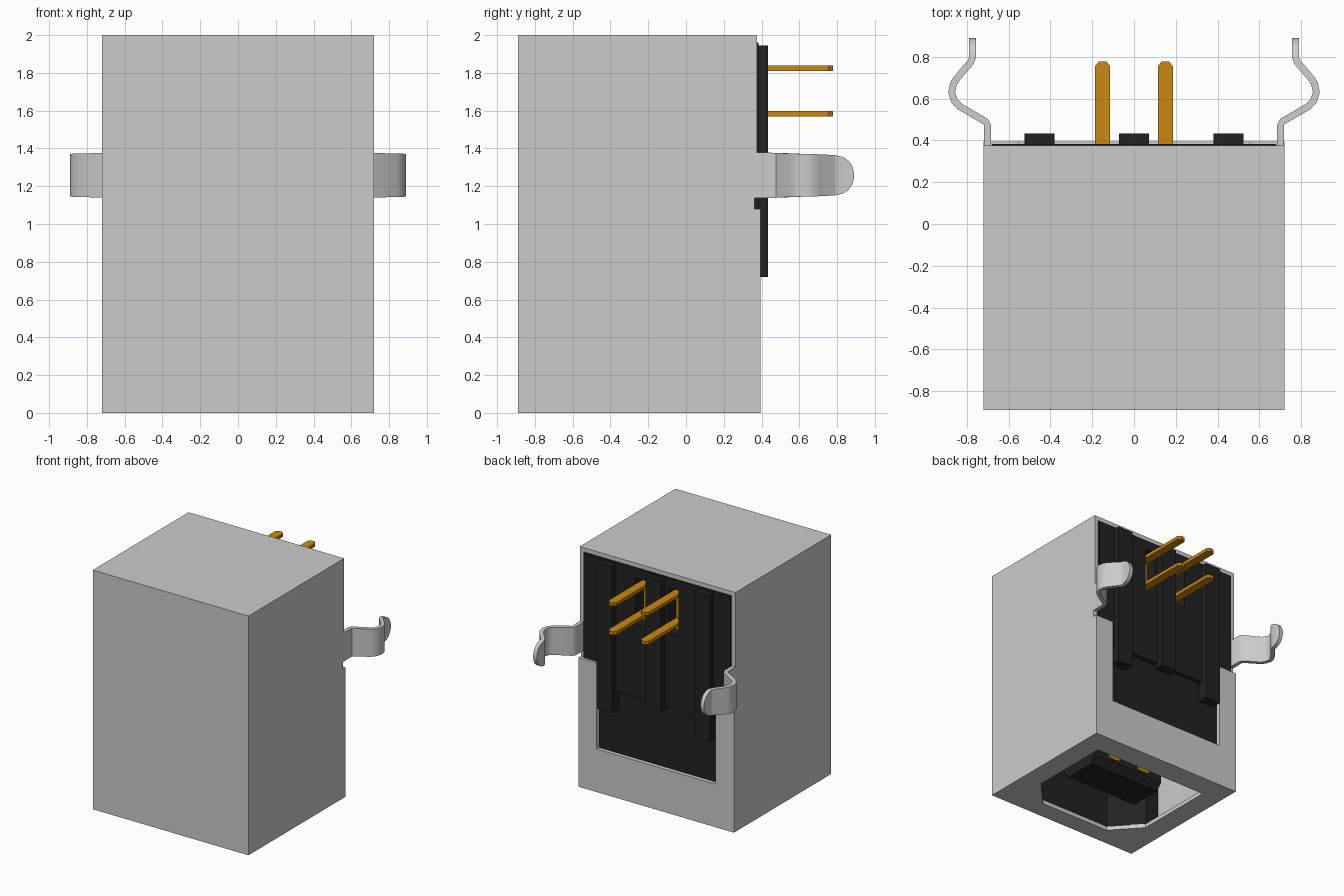
import bpy, bmesh, math
from mathutils import Vector

cube = bpy.data.objects.get("Cube")
if cube:
    bpy.data.objects.remove(cube, do_unlink=True)


def material(name, rgb):
    m = bpy.data.materials.new(name)
    m.use_nodes = True
    m.diffuse_color = (*rgb, 1)
    m.node_tree.nodes["Principled BSDF"].inputs["Base Color"].default_value = (*rgb, 1)
    return m


METAL = material("plated grey metal", (0.6, 0.6, 0.6))
PLASTIC = material("black plastic", (0.016, 0.016, 0.016))
GOLD = material("gold contact", (0.6, 0.25, 0.006))


def finish(name, bm, mat):
    bmesh.ops.recalc_face_normals(bm, faces=bm.faces)
    mesh = bpy.data.meshes.new(name)
    bm.to_mesh(mesh)
    bm.free()
    mesh.materials.append(mat)
    ob = bpy.data.objects.new(name, mesh)
    bpy.context.collection.objects.link(ob)
    return ob


def box(name, x, y, z, mat):
    """Box from (min, max) pairs."""
    bm = bmesh.new()
    bmesh.ops.create_cube(bm, size=1)
    for v in bm.verts:
        v.co = [r[0] if c < 0 else r[1] for c, r in zip(v.co, (x, y, z))]
    return finish(name, bm, mat)


def prism(name, outline, axis, lo, hi, mat):
    """Extrude a 2D outline along z, or along x when axis is 'x'."""
    bm = bmesh.new()
    place = (lambda a, b: (a, b, lo)) if axis == "z" else (lambda a, b: (lo, a, b))
    face = bm.faces.new([bm.verts.new(place(a, b)) for a, b in outline])
    ext = bmesh.ops.extrude_face_region(bm, geom=[face])["geom"]
    shift = Vector((0, 0, hi - lo)) if axis == "z" else Vector((hi - lo, 0, 0))
    bmesh.ops.translate(bm, vec=shift, verts=[g for g in ext if isinstance(g, bmesh.types.BMVert)])
    return finish(name, bm, mat)


def mirrored(half):
    return half + [(-x, y) for x, y in reversed(half)]


def cut(target, cutter):
    """Subtract the cutter, then discard it."""
    mod = target.modifiers.new("cut", "BOOLEAN")
    mod.operation, mod.solver, mod.object = "DIFFERENCE", "EXACT", cutter
    bpy.context.view_layer.objects.active = target
    bpy.ops.object.modifier_apply(modifier=mod.name)
    bpy.data.objects.remove(cutter, do_unlink=True)


# Sheet metal shell: hollow box, open upper back, window and plug opening
W, IN, FRONT, BACK, T = 0.72, 0.685, -0.89, 0.395, 0.035
shell = box("shell", (-W, W), (FRONT, BACK), (0, 2), METAL)
cut(shell, box("cavity", (-IN, IN), (FRONT + T, BACK - T), (T, 2 - T), METAL))
cut(shell, box("upper_back", (-IN, IN), (0.3, 0.6), (1.08, 2 - T), METAL))
cut(shell, box("back_window", (-0.55, 0.55), (0.3, 0.6), (0.36, 1.2), METAL))
cut(shell, box("rear_trim", (-1, 1), (0.375, 0.6), (1.08, 2.1), METAL))
cut(shell, box("rear_notch", (-1, 1), (0.362, 0.6), (1.08, 1.14), METAL))
opening = mirrored([(0.54, 0.2), (0.54, -0.5), (0.33, -0.73)])
cut(shell, prism("plug_opening", opening, "z", -0.1, 0.1, METAL))

# Plastic housing: upper block, chamfered front liner, stepped back wall
block = box("housing_block", (-0.68, 0.68), (-0.85, 0.383), (1.085, 1.96), PLASTIC)
for s in (-1, 1):
    xs = sorted((s * 0.105, s * 0.2))
    cut(block, box("pin_slot", xs, (0.27, 0.6), (1.5, 1.88), PLASTIC))
liner = mirrored([(0.67, -0.85), (0.67, -0.5), (0.55, -0.5), (0.34, -0.74)])
prism("front_liner", liner, "z", 0.04, 1.085, PLASTIC)
box("back_wall", (-0.6, 0.6), (0.21, 0.345), (0.04, 1.085), PLASTIC)
box("back_wall_step", (-0.53, 0.53), (0.345, 0.383), (0.88, 1.085), PLASTIC)

# Stiffening ribs on the back
for name, x, bottom in (("left_rib", 0.452, 0.72), ("middle_rib", 0, 0.85), ("right_rib", -0.452, 0.72)):
    box(name, (x - 0.072, x + 0.072), (0.34, 0.433), (bottom, 1.945), PLASTIC)

# Tongue with a tapered end
tongue = [(-0.45, 1.085), (-0.45, 0.15), (-0.4, 0.09), (-0.12, 0.09), (-0.07, 0.15), (-0.07, 1.085)]
prism("tongue", tongue, "x", -0.34, 0.34, PLASTIC)

for s, side in ((1, "left"), (-1, "right")):
    # Contact strips on both faces of the tongue
    x = s * 0.15
    for y, end in ((-0.455, "front"), (-0.065, "back")):
        box(f"{side}_{end}_contact", (x - 0.055, x + 0.055), (y - 0.008, y + 0.008), (0.17, 1.085), GOLD)
    # Solder pins with clipped tips and their upright strip
    box(f"{side}_pin_strip", (x - 0.036, x + 0.036), (0.268, 0.295), (1.5, 1.84), GOLD)
    pin = [(x + a, y) for a, y in mirrored([(0.036, 0.28), (0.036, 0.755), (0.018, 0.778)])]
    for z, level in ((1.825, "upper"), (1.583, "lower")):
        prism(f"{side}_{level}_pin", pin, "z", z - 0.014, z + 0.014, GOLD)

# Spring clips: bent strip as (x, y, half height), rounded at the tip
path = [(0.702, 0.36, 0.12), (0.702, 0.475, 0.119), (0.71, 0.49, 0.118),
        (0.835, 0.563, 0.115), (0.86, 0.59, 0.114), (0.873, 0.63, 0.113),
        (0.865, 0.67, 0.112), (0.85, 0.695, 0.111), (0.782, 0.775, 0.107),
        (0.774, 0.795, 0.105), (0.774, 0.83, 0.097), (0.774, 0.86, 0.078),
        (0.774, 0.88, 0.05), (0.774, 0.89, 0.015)]
for s, side in ((1, "left"), (-1, "right")):
    bm = bmesh.new()
    rings = []
    for i, (x, y, h) in enumerate(path):
        a, b = path[max(i - 1, 0)], path[min(i + 1, len(path) - 1)]
        n = Vector((b[1] - a[1], a[0] - b[0])).normalized() * 0.0165
        rings.append([bm.verts.new((s * (x + k * n.x), y + k * n.y, 1.258 + m * h))
                      for k, m in ((-1, -1), (1, -1), (1, 1), (-1, 1))])
    for r, q in zip(rings, rings[1:]):
        for j in range(4):
            bm.faces.new((r[j], r[j - 1], q[j - 1], q[j]))
    bm.faces.new(rings[0])
    bm.faces.new(rings[-1])
    clip = finish(f"{side}_spring_clip", bm, METAL)
    bpy.ops.object.select_all(action="DESELECT")
    clip.select_set(True)
    bpy.context.view_layer.objects.active = clip
    bpy.ops.object.shade_smooth_by_angle(angle=math.radians(35))
